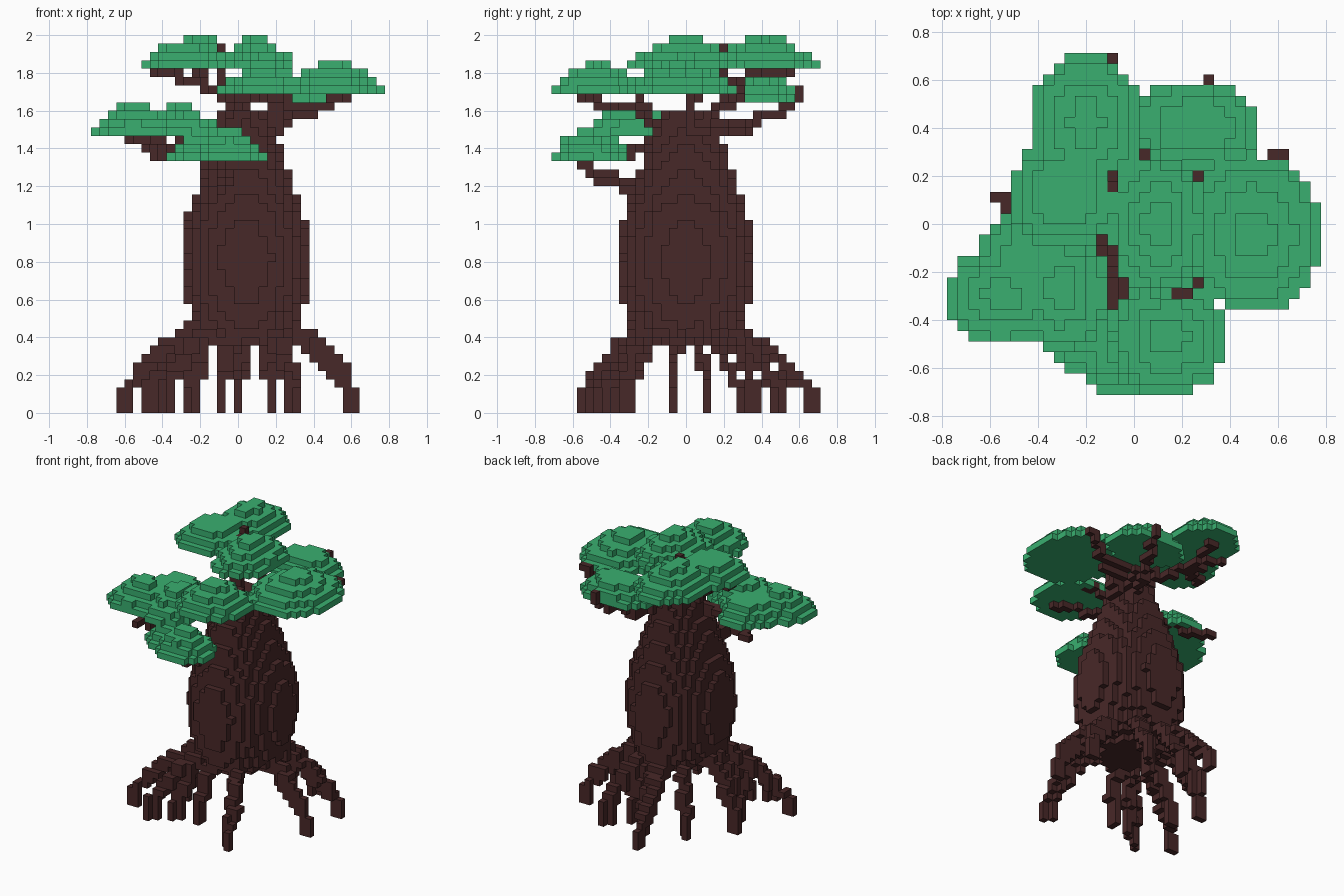
import bpy, bmesh, math
from mathutils import Vector

if "Cube" in bpy.data.objects:
    bpy.data.objects.remove(bpy.data.objects["Cube"], do_unlink=True)

V = 2 / 45                                  # edge of one block
ORIGIN = Vector((-17.5 * V, -16 * V, 0))    # corner of the block grid
SIZE = (35, 32, 45)


def material(name, rgb):
    m = bpy.data.materials.new(name)
    m.use_nodes = True
    m.diffuse_color = (*rgb, 1)
    bsdf = m.node_tree.nodes["Principled BSDF"]
    bsdf.inputs["Base Color"].default_value = (*rgb, 1)
    bsdf.inputs["Roughness"].default_value = 0.9
    return m


bark = material("dark bark", (0.064, 0.021, 0.021))
leaf = material("leaf green", (0.041, 0.43, 0.162))


def cell(p):
    """Block that holds a point."""
    q = (Vector(p) - ORIGIN) / V
    return tuple(min(max(math.floor(c + 1e-4), 0), n - 1) for c, n in zip(q, SIZE))


def disc(cx, cy, rx, ry, k):
    """One layer of blocks filling an ellipse."""
    out = set()
    for i in range(SIZE[0]):
        for j in range(SIZE[1]):
            x = ORIGIN.x + (i + 0.5) * V - cx
            y = ORIGIN.y + (j + 0.5) * V - cy
            if (x / rx) ** 2 + (y / ry) ** 2 <= 1:
                out.add((i, j, k))
    return out


def path(points, thick=0):
    """Blocks along a polyline; the first `thick` segments are doubled."""
    out = set()
    for n, (a, b) in enumerate(zip(points, points[1:])):
        a, b = Vector(a), Vector(b)
        steps = int((b - a).length / V * 3) + 2
        for s in range(steps + 1):
            c = cell(a.lerp(b, s / steps))
            out.add(c)
            if n < thick:
                out.add((c[0], c[1], max(c[2] - 1, 0)))
                out.add((min(c[0] + 1, SIZE[0] - 1), c[1], c[2]))
    return out


parts = {}

# Trunk: bulging column, narrowing to a neck (height, radius)
profile = [(0.34, 0.15), (0.45, 0.27), (0.58, 0.315), (0.82, 0.345), (1.03, 0.315),
           (1.15, 0.27), (1.28, 0.23), (1.42, 0.18), (1.51, 0.14), (1.6, 0.13)]
trunk = set()
for k in range(SIZE[2]):
    z = (k + 0.5) * V
    for (z0, r0), (z1, r1) in zip(profile, profile[1:]):
        if z0 <= z < z1:
            r = r0 + (r1 - r0) * (z - z0) / (z1 - z0)
            trunk |= disc(0.04, 0, r, r + V / 2, k)
parts["trunk"] = (trunk, bark)

# Roots: arch out of the trunk base, drop to the ground and end in a wider foot
tips = [(-0.62, -0.34), (-0.4, -0.47), (-0.27, -0.36), (-0.4, -0.07), (-0.5, 0.11),
        (-0.27, 0.38), (-0.11, 0.68), (0, 0.51), (0.18, 0.38), (0.31, -0.55),
        (0.62, -0.07), (0.62, 0.29), (0.31, 0.51), (-0.09, -0.34)]
for n, (x, y) in enumerate(tips):
    d = Vector((x, y, 0))
    reach = d.length
    d.normalize()
    start = min(0.24, reach * 0.6)

    def at(t, z):
        return d * (start + (reach - start) * t) + Vector((0, 0, z))

    root = path([at(0, 0.47), at(0.45, 0.36), at(0.8, 0.2), at(1, 0.11), at(1, 0)], 2)
    inner = at(1, 0) - d * V
    root |= path([inner, inner + Vector((0, 0, 0.11))])
    parts[f"root_{n + 1}"] = (root, bark)

# Limbs: leave the trunk thick and bend towards the leaves
limbs = {
    "back_right_limb": [(0, 0, 1.5), (-0.05, 0.04, 1.67), (-0.22, 0.28, 1.76), (-0.4, 0.42, 1.8)],
    "left_limb": [(0.18, 0.04, 1.48), (0.24, 0.13, 1.57), (0.4, 0.18, 1.6), (0.62, 0.3, 1.71)],
    "back_limb": [(0.12, 0.12, 1.53), (0.2, 0.35, 1.54), (0.31, 0.55, 1.62), (0.31, 0.6, 1.71)],
    "front_limb": [(0, -0.12, 1.5), (-0.03, -0.24, 1.62), (-0.06, -0.36, 1.62), (0.2, -0.56, 1.67)],
    "right_limb": [(-0.1, -0.05, 1.48), (-0.2, -0.06, 1.48), (-0.45, -0.33, 1.36), (-0.5, -0.47, 1.42)],
    "low_front_limb": [(-0.08, -0.2, 1.2), (-0.1, -0.48, 1.28), (-0.1, -0.55, 1.32)],
    "crown_limb": [(0.18, 0, 1.5), (0.2, 0, 1.7), (0.12, 0, 1.84)],
}
for name, points in limbs.items():
    parts[name] = (path(points, 1), bark)

# Twigs: forks that leave a limb at one of its bends
twigs = {
    "back_right_twig": ("back_right_limb", 2, (-0.2, 0.55, 1.8)),
    "far_right_twig": ("back_right_limb", 2, (-0.45, 0.12, 1.8)),
    "crown_twig": ("back_right_limb", 1, (-0.1, 0.2, 1.93)),
    "left_twig": ("left_limb", 1, (0.2, 0.22, 1.66)),
    "left_cross_twig": ("left_limb", 2, (0.2, 0.2, 1.67)),
    "front_twig": ("front_limb", 1, (0.22, -0.28, 1.75)),
    "right_twig": ("right_limb", 1, (-0.59, 0.11, 1.45)),
}
for name, (limb, bend, end) in twigs.items():
    parts[name] = (path([limbs[limb][bend], end]), bark)

# Leaf clouds: stepped domes (centre x, centre y, radius x, radius y, base layer, layers)
clouds = {
    "leaves_top_back": (-0.2, 0.42, 0.23, 0.3, 41, 4),
    "leaves_top_right": (-0.28, 0.13, 0.24, 0.23, 41, 3),
    "leaves_top_middle": (0.1, 0, 0.2, 0.29, 41, 4),
    "leaves_left": (0.5, -0.04, 0.285, 0.33, 38, 4),
    "leaves_front": (0.15, -0.47, 0.24, 0.25, 38, 4),
    "leaves_back": (0.25, 0.41, 0.27, 0.185, 37, 3),
    "leaves_right": (-0.55, -0.3, 0.235, 0.2, 33, 4),
    "leaves_right_back": (-0.42, -0.12, 0.21, 0.2, 33, 3),
    "leaves_right_inner": (-0.3, -0.27, 0.205, 0.26, 33, 4),
    "leaves_low_right": (-0.2, -0.46, 0.18, 0.155, 30, 3),
    "leaves_low_front": (-0.04, -0.54, 0.19, 0.175, 30, 4),
}
for name, (cx, cy, rx, ry, base, layers) in clouds.items():
    blocks = set()
    for k, f in enumerate((1, 0.85, 0.6, 0.32)[:layers]):
        blocks |= disc(cx, cy, rx * f, ry * f, base + k)
    parts[name] = (blocks, leaf)

# Each block belongs to one part; only the outer faces are built
owner = {}
for name, (blocks, _) in parts.items():
    for c in blocks:
        owner.setdefault(c, name)

for name, (blocks, mat) in parts.items():
    bm = bmesh.new()
    corners = {}

    def vert(c):
        if c not in corners:
            corners[c] = bm.verts.new(ORIGIN + Vector(c) * V)
        return corners[c]

    for c in sorted(blocks):
        if owner[c] != name:
            continue
        for axis in range(3):
            u, w = (axis + 1) % 3, (axis + 2) % 3
            for side in (0, 1):
                near = list(c)
                near[axis] += 2 * side - 1
                if tuple(near) in owner:
                    continue
                ring = []
                for a, b in ((0, 0), (1, 0), (1, 1), (0, 1)):
                    p = list(c)
                    p[axis] += side
                    p[u] += a
                    p[w] += b
                    ring.append(vert(tuple(p)))
                bm.faces.new(ring if side else ring[::-1])
    if bm.faces:
        mesh = bpy.data.meshes.new(name)
        bm.to_mesh(mesh)
        mesh.materials.append(mat)
        bpy.context.collection.objects.link(bpy.data.objects.new(name, mesh))
    bm.free()
